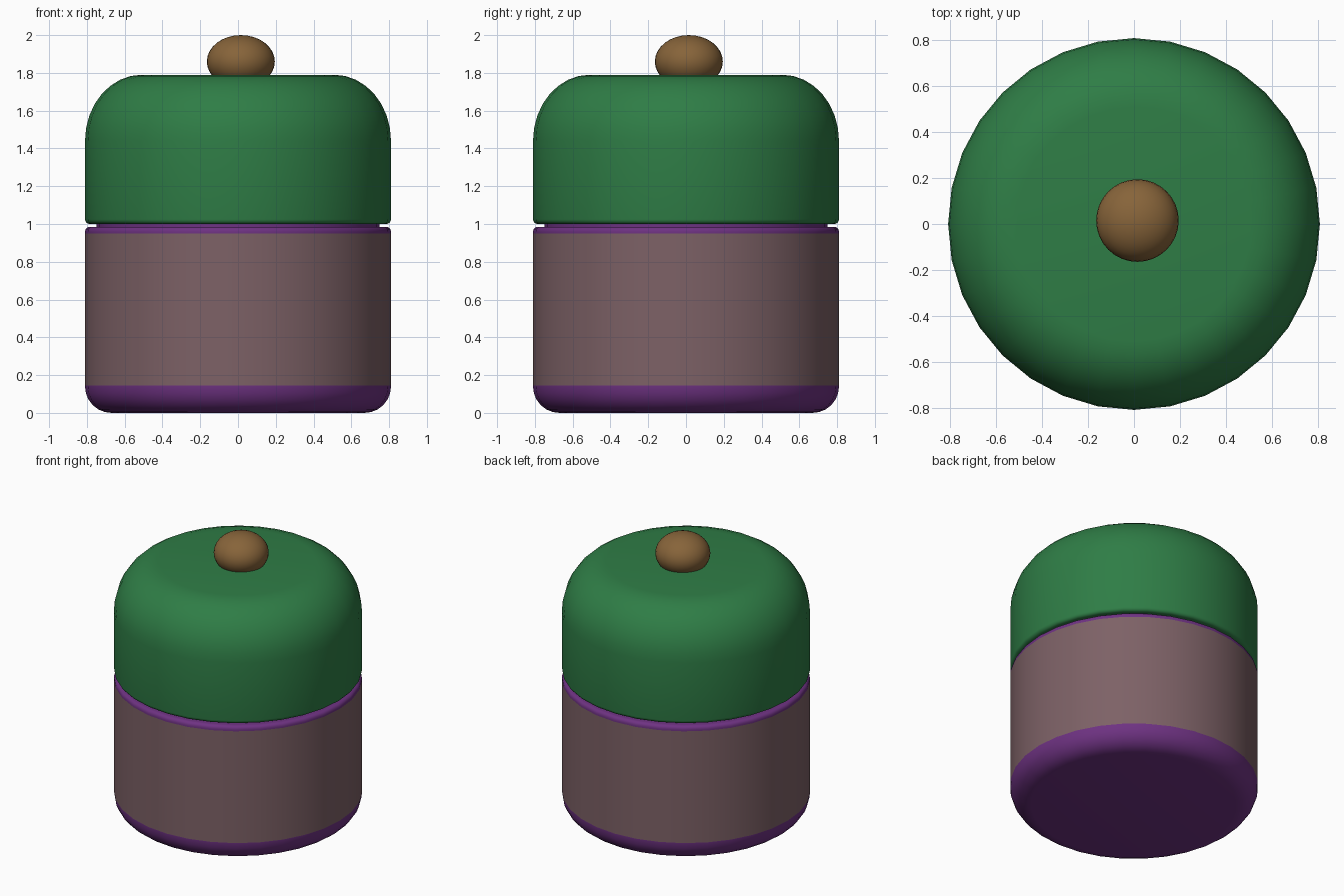
import bpy, bmesh
from math import sin, cos, pi, radians

if "Cube" in bpy.data.objects:
    bpy.data.objects.remove(bpy.data.objects["Cube"])

SIDES = 32


def material(name, rgb):
    m = bpy.data.materials.new(name)
    m.diffuse_color = (*rgb, 1)
    m.use_nodes = True
    m.node_tree.nodes["Principled BSDF"].inputs["Base Color"].default_value = m.diffuse_color
    return m


def arc(cx, cz, rx, rz, a0, a1, n):
    """Points on an elliptical arc in the profile plane (degrees)."""
    angles = [radians(a0 + (a1 - a0) * i / n) for i in range(n + 1)]
    return [(cx + rx * cos(a), cz + rz * sin(a)) for a in angles]


def lathe(name, profile, mats, pick=lambda z: 0):
    """Revolve a bottom-to-top profile, closing both ends with flat caps."""
    bm = bmesh.new()
    rings = [[bm.verts.new((r * cos(2 * pi * k / SIDES), r * sin(2 * pi * k / SIDES), z))
              for k in range(SIDES)] for r, z in profile]
    for i in range(len(rings) - 1):
        lo, hi = rings[i], rings[i + 1]
        for k in range(SIDES):
            j = (k + 1) % SIDES
            f = bm.faces.new((lo[k], lo[j], hi[j], hi[k]))
            f.material_index = pick((profile[i][1] + profile[i + 1][1]) / 2)
    bm.faces.new(rings[0][::-1])
    bm.faces.new(rings[-1])
    mesh = bpy.data.meshes.new(name)
    bm.to_mesh(mesh)
    bm.free()
    for m in mats:
        mesh.materials.append(m)
    obj = bpy.data.objects.new(name, mesh)
    bpy.context.collection.objects.link(obj)
    smooth(obj)
    return obj


def smooth(obj):
    bpy.ops.object.select_all(action='DESELECT')
    obj.select_set(True)
    bpy.context.view_layer.objects.active = obj
    bpy.ops.object.shade_smooth_by_angle(angle=radians(40))


purple = material("purple_glaze", (0.156, 0.032, 0.223))
mauve = material("mauve_band", (0.205, 0.12, 0.133))
green = material("green_lid", (0.028, 0.205, 0.061))
brown = material("brown_knob", (0.242, 0.127, 0.042))

# Jar: rounded foot, straight wall with mauve band, rounded rim and short neck
jar = (arc(0.67, 0.14, 0.14, 0.14, -90, 0, 6)
       + [(0.81, 0.145), (0.81, 0.95)]
       + arc(0.785, 0.96, 0.025, 0.025, 0, 90, 4)
       + [(0.75, 0.985), (0.75, 1.005)])
lathe("jar_body", jar, [purple, mauve], lambda z: 1 if 0.145 < z < 0.95 else 0)

# Lid: small rounded lower edge and a broad domed shoulder
lid = ([(0.70, 1.0)]
       + arc(0.785, 1.025, 0.025, 0.025, -90, 0, 4)
       + arc(0.51, 1.44, 0.30, 0.35, 0, 90, 8))
lathe("lid", lid, [green])

# Knob: flattened ball, slightly off centre
bpy.ops.mesh.primitive_uv_sphere_add(segments=32, ring_count=16, radius=1,
                                     location=(0.015, 0.015, 1.86))
knob = bpy.context.object
knob.name = "lid_knob"
knob.scale = (0.18, 0.18, 0.14)
knob.data.materials.append(brown)
smooth(knob)
